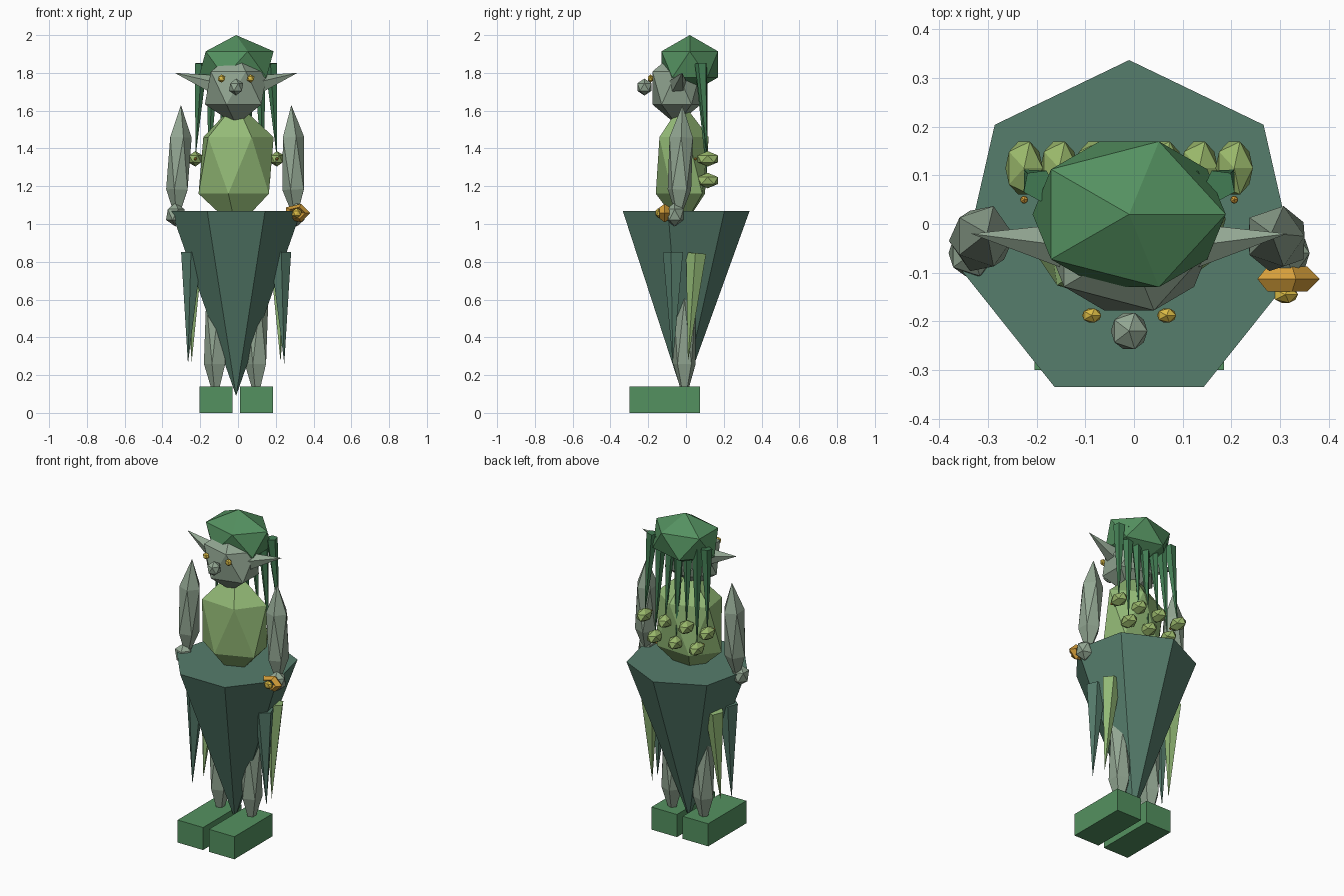
import bpy
from math import radians
from mathutils import Vector

if "Cube" in bpy.data.objects:
    bpy.data.objects.remove(bpy.data.objects["Cube"])

MID = -0.01  # symmetry axis of the figure


def colour(name, r, g, b):
    rgba = [((c / 255 + 0.055) / 1.055) ** 2.4 for c in (r, g, b)] + [1]
    mat = bpy.data.materials.new(name)
    mat.use_nodes = True
    mat.diffuse_color = rgba
    mat.node_tree.nodes["Principled BSDF"].inputs["Base Color"].default_value = rgba
    return mat


skin = colour("grey_green_skin", 146, 166, 146)
hat_green = colour("leaf_green", 84, 145, 96)
strand_green = colour("dark_green", 68, 127, 85)
teal = colour("dusky_teal", 86, 125, 108)
lime = colour("pale_lime", 148, 187, 119)
olive = colour("olive_lime", 152, 182, 106)
gold = colour("gold", 212, 158, 58)
yellow = colour("yellow", 222, 190, 70)


def finish(name, mat):
    obj = bpy.context.object
    obj.name = name
    obj.data.materials.append(mat)
    return obj


def gem(name, loc, size, mat, rot=(0, 0, 0)):
    """Stretched twenty-sided ball."""
    bpy.ops.mesh.primitive_ico_sphere_add(subdivisions=1, radius=1, location=loc)
    obj = finish(name, mat)
    obj.scale = size
    obj.rotation_euler = rot
    return obj


def spike(name, base, tip, radius, sides, mat):
    """Cone from a base point to a tip."""
    base, tip = Vector(base), Vector(tip)
    axis = tip - base
    bpy.ops.mesh.primitive_cone_add(vertices=sides, radius1=radius, radius2=0,
                                    depth=axis.length, location=(base + tip) / 2)
    obj = finish(name, mat)
    obj.rotation_euler = axis.to_track_quat("Z", "Y").to_euler()
    return obj


def block(name, loc, size, mat):
    bpy.ops.mesh.primitive_cube_add(size=1, location=loc)
    obj = finish(name, mat)
    obj.scale = size
    return obj


# Torso, head and cap
gem("torso", (MID, -0.02, 1.31), (0.225, 0.155, 0.335), lime, (0, 0, radians(9)))
gem("head", (MID, -0.05, 1.72), (0.185, 0.15, 0.195), skin)
gem("hair_cap", (MID, 0.02, 1.845), (0.222, 0.176, 0.155), hat_green)
gem("nose", (MID, -0.22, 1.725), (0.042, 0.044, 0.045), skin)

# Skirt: an upside-down seven-sided cone
bpy.ops.mesh.primitive_cone_add(vertices=7, radius1=0, radius2=0.3535, depth=0.98,
                                location=(MID, -0.0165, 0.58))
finish("skirt", teal)

# Paired parts
for side, s in (("left", 1), ("right", -1)):
    def x(d):
        return MID + s * d

    gem(side + "_eye", (x(0.077), -0.188, 1.77), (0.022, 0.017, 0.022), yellow)
    spike(side + "_ear", (x(0.13), -0.045, 1.74), (x(0.325), -0.02, 1.8), 0.05, 5, skin)
    gem(side + "_arm", (x(0.303), -0.03, 1.32), (0.07, 0.073, 0.31), skin,
        (radians(-2), radians(-2 * s), 0))
    gem(side + "_hand", (x(0.322), -0.06, 1.05), (0.055, 0.055, 0.063), skin)
    gem(side + "_leg", (x(0.108), -0.008, 0.43), (0.07, 0.07, 0.38), skin)
    block(side + "_boot", (x(0.1075), -0.1125, 0.07), (0.175, 0.375, 0.14), hat_green)

    # Hanging leaves under the skirt
    spike(side + "_teal_leaf", (x(0.235), -0.065, 0.85), (x(0.255), -0.07, 0.26),
          0.058, 5, teal)
    spike(side + "_lime_leaf", (x(0.225), 0.055, 0.845), (x(0.235), 0.01, 0.27),
          0.056, 5, lime)

# Hair strands with beads
for i in range(7):
    t = i - 3
    z = 1.23 if i % 2 else 1.345
    px = MID + 0.072 * t
    spike(f"hair_strand_{i}", (MID + 0.062 * t, 0.08, 1.85), (px, 0.112, z),
          0.034, 5, strand_green)
    gem(f"hair_bead_{i}", (px, 0.115, z), (0.043, 0.064, 0.041), olive)
    gem(f"bead_stud_{i}", (px, 0.05, z), (0.009, 0.009, 0.009), gold)

# Ring and stone held in the left hand
bpy.ops.mesh.primitive_torus_add(major_segments=5, minor_segments=4, major_radius=0.045,
                                 minor_radius=0.026, location=(0.311, -0.113, 1.058),
                                 rotation=(radians(90), 0, 0))
finish("hand_ring", gold).scale = (1, 0.72, 1)
gem("ring_stone", (0.311, -0.145, 1.058), (0.029, 0.02, 0.027), yellow)
